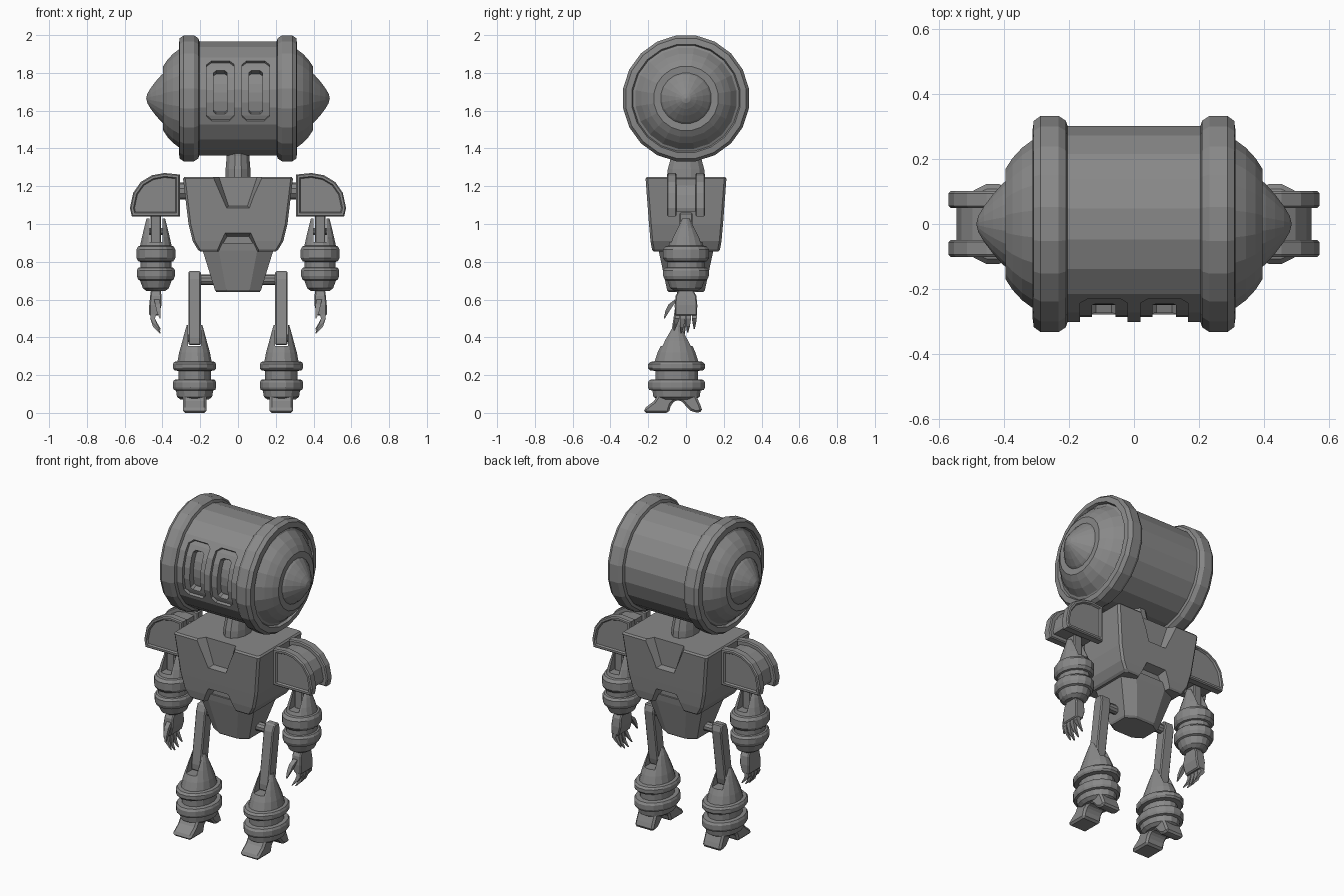
import bpy
import math
from mathutils import Vector

if "Cube" in bpy.data.objects:
    bpy.data.objects.remove(bpy.data.objects["Cube"])

metal = bpy.data.materials.new("grey metal")
metal.diffuse_color = (0.25, 0.25, 0.25, 1)
metal.use_nodes = True
metal.node_tree.nodes["Principled BSDF"].inputs["Base Color"].default_value = metal.diffuse_color


# ---------- helpers ----------
def loft(name, loops, mirror=False, bevel=0.0):
    """Skin a stack of equal-length loops and cap both ends."""
    n = len(loops[0])
    verts = [p for loop in loops for p in loop]
    faces = [(i * n + j, i * n + (j + 1) % n, (i + 1) * n + (j + 1) % n, (i + 1) * n + j)
             for i in range(len(loops) - 1) for j in range(n)]
    faces += [tuple(range(n))[::-1], tuple(range(len(verts) - n, len(verts)))]
    me = bpy.data.meshes.new(name)
    me.from_pydata(verts, [], faces)
    me.materials.append(metal)
    ob = bpy.data.objects.new(name, me)
    bpy.context.collection.objects.link(ob)
    bpy.context.view_layer.objects.active = ob
    bpy.ops.object.select_all(action='DESELECT')
    ob.select_set(True)
    bpy.ops.object.mode_set(mode='EDIT')
    bpy.ops.mesh.select_all(action='SELECT')
    bpy.ops.mesh.remove_doubles(threshold=0.0001)
    bpy.ops.mesh.normals_make_consistent(inside=False)
    bpy.ops.object.mode_set(mode='OBJECT')
    if bevel:
        b = ob.modifiers.new("bevel", 'BEVEL')
        b.width, b.segments, b.limit_method = bevel, 1, 'ANGLE'
    if mirror:
        ob.modifiers.new("mirror", 'MIRROR')
    return ob


def cut(ob, cutter):
    """Subtract a cutter, ahead of any mirroring, and discard it."""
    m = ob.modifiers.new("cut", 'BOOLEAN')
    m.object, m.solver = cutter, 'EXACT'
    cutter.hide_render = True
    bpy.context.view_layer.objects.active = ob
    ob.modifiers.move(len(ob.modifiers) - 1, 0)
    bpy.ops.object.modifier_apply(modifier=m.name)
    bpy.data.objects.remove(cutter)


def ring(c, rx, ry, n):
    """Horizontal ellipse."""
    t = [2 * math.pi * (i + 0.5) / n for i in range(n)]
    return [(c[0] + rx * math.cos(a), c[1] + ry * math.sin(a), c[2]) for a in t]


def xring(x, r, cy, cz, n):
    """Circle around an axis along x."""
    t = [2 * math.pi * (i + 0.5) / n for i in range(n)]
    return [(x, cy + r * math.cos(a), cz + r * math.sin(a)) for a in t]


def octagon(z, hx, hy, cx, cy):
    """Rectangle with chamfered corners."""
    return [(hx, cy - hy, z), (hx, hy - cy, z), (hx - cx, hy, z), (cx - hx, hy, z),
            (-hx, hy - cy, z), (-hx, cy - hy, z), (cx - hx, -hy, z), (hx - cx, -hy, z)]


def box(name, x, y, z, **kw):
    loops = [[(x[0], y[0], h), (x[1], y[0], h), (x[1], y[1], h), (x[0], y[1], h)] for h in z]
    return loft(name, loops, **kw)


def at_y(pts, y):
    return [(x, y, z) for x, z in pts]


def inset(pts, d):
    """Offset a counter-clockwise outline inward."""
    out = []
    for i, p in enumerate(pts):
        p = Vector(p)
        a = (p - Vector(pts[i - 1])).normalized()
        b = (Vector(pts[(i + 1) % len(pts)]) - p).normalized()
        na, nb = Vector((-a.y, a.x)), Vector((-b.y, b.x))
        out.append(tuple(p + (na + nb) * d / (1 + na.dot(nb))))
    return out


# ---------- head: barrel, end bands, domes and nose cones ----------
HZ = 1.665
half = [(.205, .306), (.21, .322), (.232, .337), (.288, .337), (.309, .322), (.313, .29),
        (.297, .283), (.302, .27), (.345, .238), (.375, .205), (.396, .172), (.394, .135),
        (.405, .126), (.435, .092), (.462, .056), (.48, .025), (.486, 0)]
prof = [(-x, r) for x, r in reversed(half)] + half
head = loft("head", [xring(x, r, 0, HZ, 20) for x, r in prof])


def eye_cutter(cx, hw, r, a0, a1):
    """Curved slot with chamfered corners, wrapped around the barrel."""
    c = hw * 0.35
    ch = math.degrees(c / 0.305)
    rows = [(a0, hw - c), (a0 + ch, hw)]
    rows += [(a0 + ch + (a1 - a0 - 2 * ch) * k / 4, hw) for k in (1, 2, 3)]
    rows += [(a1 - ch, hw), (a1, hw - c)]
    loops = []
    for deg, w in rows:
        cs, sn = math.cos(math.radians(deg)), math.sin(math.radians(deg))
        loops.append([(cx + dx, -q * cs, HZ + q * sn)
                      for dx, q in ((-w, r), (w, r), (w, .36), (-w, .36))])
    return loft("eye_cutter", loops)


for s in (-1, 1):
    cut(head, eye_cutter(s * .093, .073, .287, -23, 41))
    cut(head, eye_cutter(s * .093, .036, .25, -17, 31))

loft("neck", [ring((0, 0, z), rx, ry, 12) for z, rx, ry in
              ((1.23, .07, .105), (1.29, .068, .10), (1.36, .062, .08), (1.43, .06, .075))])

# ---------- torso with collar and waist recesses on both faces ----------
torso = loft("torso", [octagon(z, hx, hy, .012, .012) for z, hx, hy in
                       ((.855, .20, .172), (.865, .213, .18), (.91, .24, .188),
                        (1.0, .262, .196), (1.24, .291, .214), (1.25, .283, .206))])
collar = [(-.067, 1.08), (.067, 1.08), (.165, 1.32), (-.165, 1.32)]
collar_in = [(-.05, 1.095), (.05, 1.095), (.125, 1.32), (-.125, 1.32)]
waist = [(-.145, .80), (.145, .80), (.112, .87), (.07, .957), (-.07, .957), (-.112, .87)]
waist_in = [(-.125, .80), (.125, .80), (.095, .87), (.057, .935), (-.057, .935), (-.095, .87)]
for s in (-1, 1):
    for a, b, outer, inner in ((collar, collar_in, .225, .165), (waist, waist_in, .205, .14)):
        cut(torso, loft("recess_cutter", [at_y(a, s * outer), at_y(b, s * inner)]))

loft("pelvis", [octagon(z, hx, hy, cx, .035) for z, hx, hy, cx in
                ((.64, .115, .09, .055), (.65, .122, .10, .06), (.86, .187, .145, .085),
                 (.9, .187, .15, .085))])

# ---------- shoulders: two flanges around a narrower core ----------
arch = [(.308, 1.04), (.562, 1.04), (.572, 1.085), (.555, 1.165), (.515, 1.222),
        (.455, 1.258), (.39, 1.27), (.308, 1.262)]
for name, s in (("front", -1), ("back", 1)):
    loft("shoulder_flange_" + name,
         [at_y(inset(arch, i), s * y) for i, y in
          ((.006, .05), (0, .056), (0, .094), (.006, .101), (.018, .101), (.024, .091))],
         mirror=True)
loft("shoulder_core", [at_y(inset(arch, .025), y) for y in (-.06, .06)], mirror=True)
loft("shoulder_pin", [xring(x, .045, 0, 1.175, 10) for x in (.26, .33)], mirror=True)

# ---------- arms ----------
AX = .435
box("upper_arm", (AX - .028, AX + .028), (-.035, .035), (.9, 1.06), mirror=True, bevel=.006)
loft("elbow_pin", [xring(x, .02, 0, .96, 8) for x in (AX - .055, AX + .055)], mirror=True)
sleeve = [(.645, .05, .06), (.66, .07, .085), (.70, .085, .10), (.705, .095, .115),
          (.725, .103, .123), (.755, .103, .123), (.768, .095, .112), (.77, .084, .10),
          (.80, .084, .10), (.803, .095, .112), (.82, .105, .125), (.865, .105, .125),
          (.882, .095, .11), (.885, .085, .095), (.93, .075, .078), (.98, .063, .052),
          (1.03, .05, .026)]
forearm = loft("forearm", [ring((AX, 0, z), rx, ry, 16) for z, rx, ry in sleeve], mirror=True)
cut(forearm, box("slot_cutter", (AX - .034, AX + .034), (-.2, .2), (.905, 1.1)))

# ---------- hands ----------
loft("palm", [[(AX + a, -w, z), (AX + b, -w, z), (AX + b, w, z), (AX + a, w, z)]
              for z, a, b, w in ((.655, -.025, .025, .035), (.62, -.03, .03, .055),
                                 (.57, -.03, .035, .06), (.515, -.015, .035, .058))],
     mirror=True, bevel=.006)


def digit(name, path):
    loops = []
    for x, y, z, r in path:
        loops.append([(x - r, y - r, z), (x + r, y - r, z), (x + r, y + r, z), (x - r, y + r, z)])
    loft(name, loops, mirror=True)


for i, tip in enumerate((.437, .42, .425, .445)):
    y = -.043 + .029 * i
    d = -.012 + .004 * i
    digit("finger_%d" % (i + 1), [(.447, y, .53, .0135), (.452, y + d * .3, .50, .013),
                                  (.44, y + d, tip + .035, .010), (.412, y + d * 1.6, tip, .003)])
digit("thumb", [(.43, -.045, .60, .014), (.425, -.078, .575, .014),
                (.42, -.098, .54, .011), (.412, -.115, .50, .003)])

# ---------- legs ----------
LX, LY = .23, -.05
loft("hip_pin", [xring(x, .027, 0, .705, 10) for x in (.10, .21)], mirror=True)
loft("thigh", [[(LX + dx * sx, y + dy, z) for sx, dy in ((-1, -w), (1, -w), (1, w), (-1, w))]
               for z, y, w, dx in ((.36, LY, .03, .033), (.40, LY + .005, .036, .033),
                                   (.71, 0, .036, .033), (.75, .003, .022, .033))],
     mirror=True, bevel=.006)
loft("knee_pin", [xring(x, .022, LY, .395, 8) for x in (LX - .05, LX + .05)], mirror=True)
boot = [(.07, .075, .10), (.085, .095, .125), (.118, .10, .13), (.122, .112, .148),
        (.135, .117, .154), (.162, .117, .154), (.175, .11, .145), (.178, .088, .115),
        (.222, .088, .115), (.226, .11, .145), (.237, .117, .154), (.258, .117, .154),
        (.27, .11, .142), (.273, .092, .118), (.32, .083, .102), (.38, .066, .074),
        (.425, .054, .05), (.465, .042, .026)]
shin = loft("shin", [ring((LX, LY, z), rx, ry, 16) for z, rx, ry in boot], mirror=True)
cut(shin, box("slot_cutter", (LX - .035, LX + .035), (-.3, .2), (.355, .6)))

# ---------- feet: splayed toe and heel with an arch between ----------
sole = [(-.145, .10), (-.17, .062), (-.222, .022), (-.222, 0), (-.092, 0), (-.078, .045),
        (-.05, .07), (-.022, .06), (.022, .012), (.055, 0), (.088, .008), (.075, .045), (.05, .10)]
loft("foot", [[(LX + x, y, z) for y, z in sole] for x in (-.062, .062)],
     mirror=True, bevel=.012)
